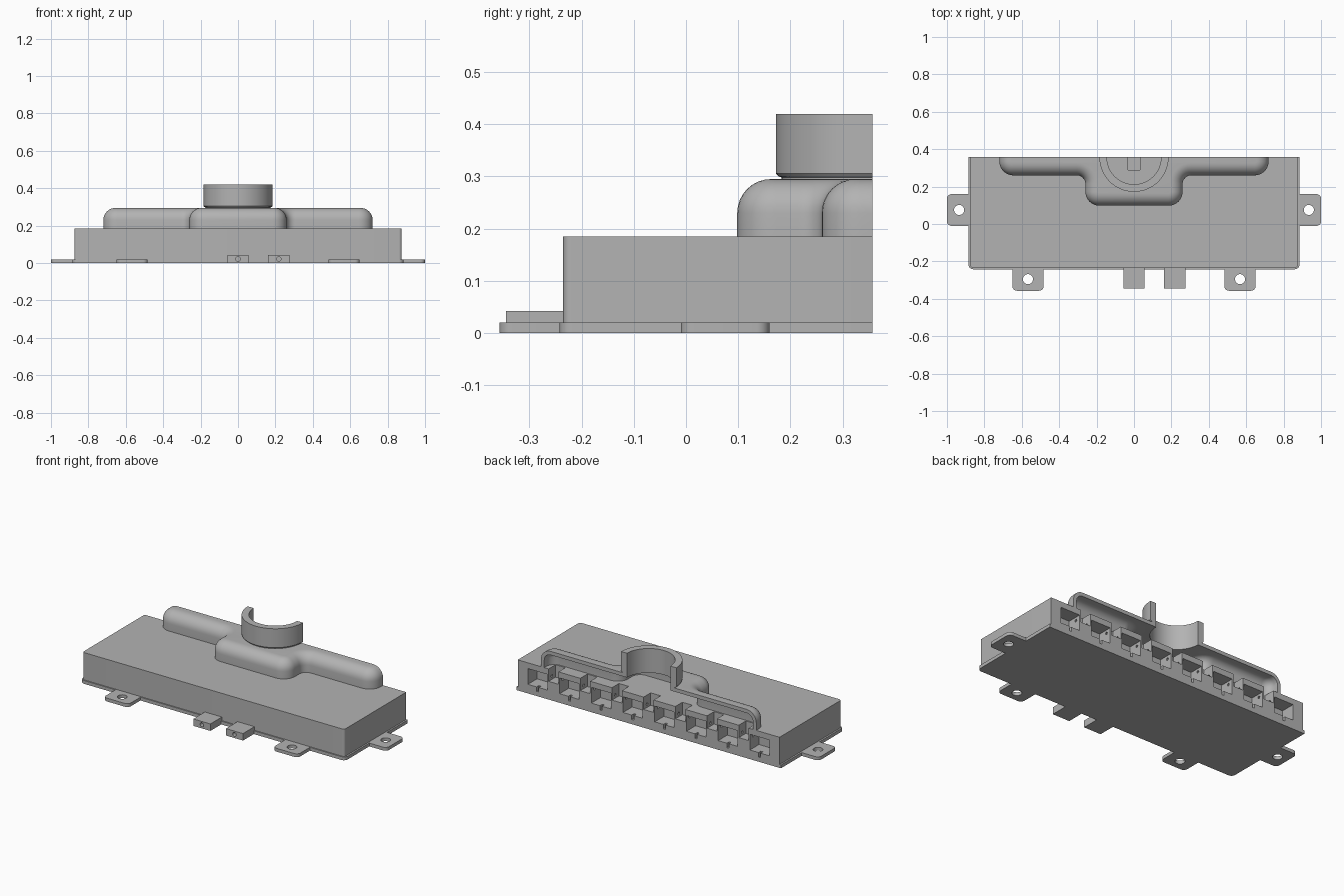
import bpy, bmesh
from math import sin, cos, pi, copysign
from mathutils import Matrix, Vector

if "Cube" in bpy.data.objects:
    bpy.data.objects.remove(bpy.data.objects["Cube"])

grey = bpy.data.materials.new("plain_grey")
grey.use_nodes = True
grey.diffuse_color = (0.45, 0.45, 0.45, 1)
grey.node_tree.nodes["Principled BSDF"].inputs["Base Color"].default_value = grey.diffuse_color

BACK = 0.357      # plane of the open back
BEYOND = 0.45     # cutters reach past it
PITCH = 0.212     # spacing of the chambers


def make_object(name, bm):
    bmesh.ops.recalc_face_normals(bm, faces=bm.faces)
    mesh = bpy.data.meshes.new(name)
    bm.to_mesh(mesh)
    bm.free()
    mesh.materials.append(grey)
    obj = bpy.data.objects.new(name, mesh)
    bpy.context.collection.objects.link(obj)
    return obj


def loft(name, loops):
    """Closed solid through a row of matching loops, capped at both ends."""
    bm = bmesh.new()
    rows = [[bm.verts.new(p) for p in loop] for loop in loops]
    n = len(rows[0])
    for a, b in zip(rows, rows[1:]):
        for i in range(n):
            j = (i + 1) % n
            bm.faces.new((a[i], a[j], b[j], b[i]))
    bm.faces.new(rows[0][::-1])
    bm.faces.new(rows[-1])
    return make_object(name, bm)


def outline(corners, inset, z, steps=8):
    """Right-angled outline with rounded corners; square corners keep their y."""
    points = []
    for k, (x, y, r) in enumerate(corners):
        if r == 0:
            points.append((x - copysign(inset, x), y, z))
            continue
        p = Vector((x, y))
        before = Vector(corners[k - 1][:2])
        after = Vector(corners[(k + 1) % len(corners)][:2])
        d_in, d_out = (p - before).normalized(), (after - p).normalized()
        side = 1 if d_in.cross(d_out) > 0 else -1
        centre = p + (d_out - d_in) * r
        for s in range(steps + 1):
            t = s / steps * pi / 2
            q = centre + (d_in * sin(t) - d_out * cos(t)) * (r - side * inset)
            points.append((q.x, q.y, z))
    return points


def prism(name, corners, z0, z1):
    return loft(name, [outline(corners, 0, z0), outline(corners, 0, z1)])


def boxes(name, ranges):
    bm = bmesh.new()
    for x0, x1, y0, y1, z0, z1 in ranges:
        place = Matrix.Translation(((x0 + x1) / 2, (y0 + y1) / 2, (z0 + z1) / 2))
        size = Matrix.Diagonal((x1 - x0, y1 - y0, z1 - z0, 1))
        bmesh.ops.create_cube(bm, size=1, matrix=place @ size)
    return make_object(name, bm)


def rods(name, centres, radius, length, axis="Z", sides=32):
    bm = bmesh.new()
    turn = {"X": Matrix.Rotation(pi / 2, 4, "Y"), "Y": Matrix.Rotation(pi / 2, 4, "X"),
            "Z": Matrix.Identity(4)}[axis]
    for c in centres:
        bmesh.ops.create_cone(bm, cap_ends=True, segments=sides, radius1=radius,
                              radius2=radius, depth=length, matrix=Matrix.Translation(c) @ turn)
    return make_object(name, bm)


def cut(obj, cutter):
    mod = obj.modifiers.new("cut", "BOOLEAN")
    mod.operation, mod.solver, mod.object = "DIFFERENCE", "EXACT", cutter
    bpy.context.view_layer.update()
    deps = bpy.context.evaluated_depsgraph_get()
    mesh = bpy.data.meshes.new_from_object(obj.evaluated_get(deps))
    obj.modifiers.clear()
    obj.data = mesh
    bpy.data.objects.remove(cutter)


parts = []

# Base plate
def front_rounded(half, front, r):
    return [(-half, BACK, 0), (-half, front, r), (half, front, r), (half, BACK, 0)]

parts.append(prism("base_plate", front_rounded(0.885, -0.242, 0.025), 0, 0.02))

# Main body with a row of chambers open at the back
body = prism("main_body", front_rounded(0.875, -0.235, 0.015), 0.02, 0.185)
cells = [(i - 3.5) * PITCH for i in range(8)]
gaps = [i * PITCH for i in range(-3, 4)]
cut(body, boxes("chamber_cutter", [(x - 0.065, x + 0.065, 0.27, BEYOND, 0.055, 0.15) for x in cells]))
cut(body, boxes("inlet_cutter", [(x - 0.033, x + 0.033, 0.29, BEYOND, 0.11, 0.25) for x in gaps]))
cut(body, boxes("slot_cutter", [(x - 0.007, x + 0.007, 0.335, BEYOND, 0.028, 0.07) for x in cells]))
cut(body, rods("bore_cutter", [(x, 0.325, 0.13) for x in gaps], 0.008, 0.1, "X", 12))
parts.append(body)

# Mounting ears with screw holes
for side, word in ((-1, "right"), (1, "left")):
    x0, x1 = sorted((side * 0.87, side * 1.0))
    r0, r1 = (0.025, 0.001) if side < 0 else (0.001, 0.025)
    ear = prism("side_ear_" + word, [(x0, 0.16, r0), (x0, -0.01, r0),
                                     (x1, -0.01, r1), (x1, 0.16, r1)], 0, 0.02)
    cut(ear, rods("hole_cutter", [(side * 0.935, 0.075, 0.01)], 0.027, 0.1))
    x0, x1 = sorted((side * 0.483, side * 0.65))
    front = prism("front_ear_" + word, [(x0, -0.235, 0.001), (x0, BACK * -1, 0.025),
                                        (x1, BACK * -1, 0.025), (x1, -0.235, 0.001)], 0, 0.02)
    cut(front, rods("hole_cutter", [(side * 0.567, -0.295, 0.01)], 0.027, 0.1))
    parts += [ear, front]

# Front connector blocks with a small bore each
for x, word in ((0, "centre"), (0.218, "left")):
    block = boxes("connector_block_" + word, [(x - 0.057, x + 0.057, -0.345, -0.23, 0, 0.042)])
    cut(block, rods("bore_cutter", [(x, -0.34, 0.022)], 0.012, 0.12, "Y", 20))
    parts.append(block)


# Hollow rounded cover: long arms and a central hub
def cover_solid(name, wall, floor, back):
    corners = [(-0.72, back, 0), (-0.72, 0.26, 0.075), (-0.26, 0.26, 0.045), (-0.26, 0.098, 0.075)]
    corners += [(-x, y, r) for x, y, r in reversed(corners)]
    radius = 0.065 - wall
    loops = [outline(corners, wall, floor)]
    for s in range(9):
        t = s / 8 * pi / 2
        loops.append(outline(corners, 0.065 - radius * cos(t), 0.23 + radius * sin(t)))
    return loft(name, loops)

cover = cover_solid("plenum_cover", 0, 0.185, BACK)
cut(cover, cover_solid("cover_cutter", 0.022, 0.1, BEYOND))
cut(cover, rods("port_cutter", [(0, BACK, 0.3)], 0.145, 0.16, "Z", 64))
parts.append(cover)

# Half-round port collar on a narrower neck
profile = [(0.145, 0.285), (0.174, 0.285), (0.174, 0.298), (0.18, 0.3),
           (0.185, 0.306), (0.185, 0.42), (0.145, 0.42)]
angles = [pi + pi * i / 32 for i in range(33)]
parts.append(loft("port_collar", [[(r * cos(a), BACK + r * sin(a), z) for r, z in profile]
                                  for a in angles]))

# Smooth curves, sharp edges
bpy.ops.object.select_all(action="DESELECT")
for part in parts:
    part.select_set(True)
bpy.context.view_layer.objects.active = body
bpy.ops.object.shade_smooth_by_angle(angle=pi / 6)
